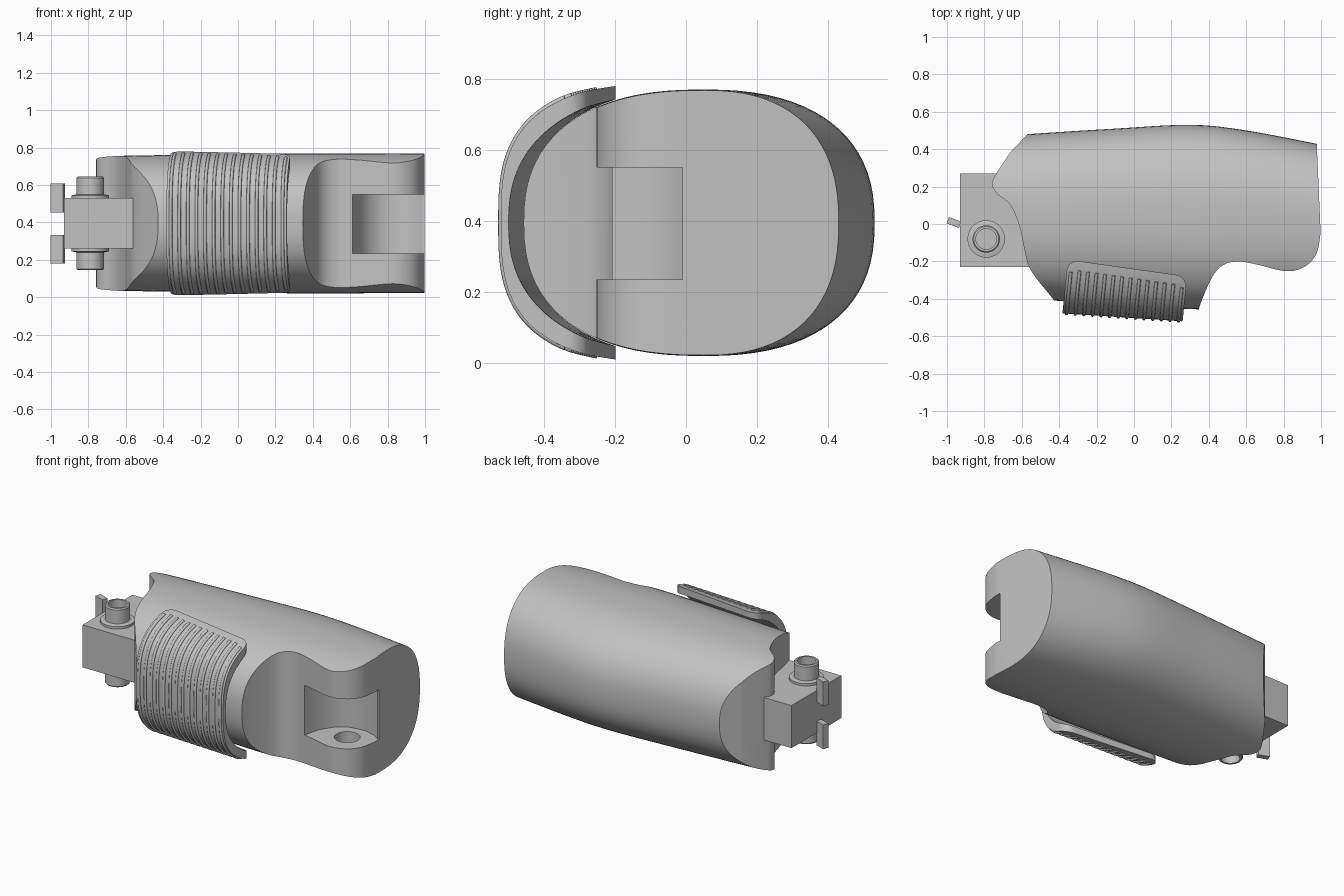
import bpy, bmesh, math
from mathutils import Vector

scene_cube = bpy.data.objects.get("Cube")
if scene_cube:
    bpy.data.objects.remove(scene_cube, do_unlink=True)

grey = bpy.data.materials.new("plain grey")
grey.use_nodes = True
colour = (0.54, 0.54, 0.54, 1)
grey.diffuse_color = colour
grey.node_tree.nodes["Principled BSDF"].inputs["Base Color"].default_value = colour

MID_Y, MID_Z = 0.05, 0.395


def spline(points, steps):
    """Smooth chain of points through the given ones."""
    pts = [Vector(p) for p in points]
    pts = [2 * pts[0] - pts[1]] + pts + [2 * pts[-1] - pts[-2]]
    out = []
    for a, b, c, d in zip(pts, pts[1:], pts[2:], pts[3:]):
        for k in range(steps):
            t = k / steps
            out.append(0.5 * (2 * b + (c - a) * t + (2 * a - 5 * b + 4 * c - d) * t ** 2
                              + (3 * b - a - 3 * c + d) * t ** 3))
    return out + [pts[-2]]


def loft(name, rings):
    """Capped solid skinned over closed rings."""
    bm = bmesh.new()
    rows = [[bm.verts.new(p) for p in ring] for ring in rings]
    n = len(rows[0])
    for a, b in zip(rows, rows[1:]):
        for j in range(n):
            k = (j + 1) % n
            bm.faces.new((a[j], a[k], b[k], b[j]))
    bm.faces.new(rows[0])
    bm.faces.new(rows[-1])
    bmesh.ops.remove_doubles(bm, verts=bm.verts, dist=0.00001)
    bmesh.ops.recalc_face_normals(bm, faces=bm.faces)
    mesh = bpy.data.meshes.new(name)
    bm.to_mesh(mesh)
    bm.free()
    obj = bpy.data.objects.new(name, mesh)
    bpy.context.collection.objects.link(obj)
    mesh.materials.append(grey)
    return obj


def activate(obj):
    bpy.ops.object.select_all(action="DESELECT")
    obj.select_set(True)
    bpy.context.view_layer.objects.active = obj


def smooth(obj):
    activate(obj)
    bpy.ops.object.shade_smooth_by_angle(angle=math.radians(30))


def prism(name, outline, z0, z1):
    return loft(name, [[(p[0], p[1], z) for p in outline] for z in (z0, z1)])


def circle(x, y, r, n=40):
    return [(x + r * math.cos(math.tau * k / n), y + r * math.sin(math.tau * k / n))
            for k in range(n)]


def lathe(name, x, y, profile):
    return loft(name, [[(*p, z) for p in circle(x, y, r)] for r, z in profile])


def boolean(obj, cutter, operation):
    activate(obj)
    mod = obj.modifiers.new("cut", "BOOLEAN")
    mod.object, mod.operation, mod.solver = cutter, operation, "EXACT"
    bpy.ops.object.modifier_apply(modifier=mod.name)
    bpy.data.objects.remove(cutter, do_unlink=True)


def box(name, location, size, turn=0):
    bpy.ops.mesh.primitive_cube_add(size=1, location=location, rotation=(0, 0, turn))
    obj = bpy.context.object
    obj.name, obj.scale = name, size
    obj.data.materials.append(grey)
    return obj


def section_point(x, back, front, h, angle, power=2.4):
    """Point on a rounded cross-section."""
    c, s = math.cos(angle), math.sin(angle)
    y = (back - MID_Y if c > 0 else front + MID_Y) * math.copysign(abs(c) ** (2 / power), c)
    z = h * math.copysign(abs(s) ** (2 / power), s)
    return Vector((x, MID_Y + y, MID_Z + z))


# Body: lofted rounded sections (x, back, front, half height)
stations = spline([(-0.85, 0.455, 0.38, 0.358), (-0.57, 0.48, 0.40, 0.362),
                   (-0.1, 0.51, 0.43, 0.37), (0.3, 0.53, 0.455, 0.374),
                   (0.6, 0.5, 0.455, 0.374), (1.05, 0.415, 0.455, 0.372)], 5)
body = loft("finger_body", [[section_point(*s, math.tau * k / 80) for k in range(80)]
                            for s in stations])

# Trim the body to its outline from above
joint_side = spline([(-0.73, 0.28), (-0.758, 0.22), (-0.735, 0.165), (-0.66, 0.1),
                     (-0.61, -0.02), (-0.585, -0.14), (-0.55, -0.25),
                     (-0.43, -0.405), (-0.28, -0.6)], 5)
knuckle_side = spline([(0.32, -0.6), (0.345, -0.46), (0.40, -0.32), (0.455, -0.235),
                       (0.54, -0.2), (0.65, -0.215), (0.81, -0.252), (0.91, -0.23),
                       (0.975, -0.16), (0.998, -0.05)], 5)
outline = joint_side + knuckle_side + [(0.977, 0.43), (0.968, 0.6), (-0.49, 0.58),
                                       (-0.57, 0.48), (-0.66, 0.385)]
boolean(body, prism("outline_cutter", outline, -0.2, 1), "INTERSECT")

# Knuckle slot with a hollowed back wall, and its blind pin holes
slot = [(0.61, -0.4), (0.61, -0.22), (0.64, -0.1), (0.70, -0.01), (0.77, 0.03),
        (0.87, 0.04), (0.95, 0.015), (0.985, -0.01), (1.2, -0.01), (1.2, -0.4)]
boolean(body, prism("slot_cutter", slot, 0.235, 0.55), "DIFFERENCE")
boolean(body, prism("hole_cutter", circle(0.83, -0.09, 0.075), 0.14, 0.65), "DIFFERENCE")
smooth(body)


# Grip pad: a crescent shell wrapped round the front
def grip_arc(s, margin, inset, h, power):
    """Points over the pad at fraction s of its width."""
    x = -0.385 + 0.647 * s
    edge, r = min(s, 1 - s) * 0.647, 0.06
    drop = r - math.sqrt(r * r - (r - edge) ** 2) if edge < r else 0
    front = 0.503 + 0.066 * x - inset
    end_y = -0.19 - 0.09 * s - drop - margin
    start = math.pi - math.acos(((MID_Y - end_y) / (front + MID_Y)) ** (power / 2))
    arc = []
    for k in range(49):
        p = section_point(x, 0.5, front, h, start + 2 * (math.pi - start) * k / 48, power)
        p.x += 0.1 * (p.y + 0.5)
        arc.append(p)
    return arc


OUTER = (0, 0.398, 3)
rings = []
for k in range(33):
    s = (1 - math.cos(math.pi * k / 32)) / 2
    rings.append(grip_arc(s, 0, *OUTER) + grip_arc(s, 0, 0.022, 0.376, 2.4)[::-1])
smooth(loft("grip_pad", rings))

# Raised ribs across the pad
ribs = bpy.data.curves.new("grip_ribs", "CURVE")
ribs.dimensions, ribs.bevel_depth, ribs.bevel_resolution = "3D", 0.009, 2
ribs.use_fill_caps = True
ribs.materials.append(grey)
for i in range(14):
    arc = grip_arc(0.035 + 0.93 * i / 13, 0.05, *OUTER)
    line = ribs.splines.new("POLY")
    line.points.add(len(arc) - 1)
    for point, p in zip(line.points, arc):
        point.co = (*p, 1)
bpy.context.collection.objects.link(bpy.data.objects.new("grip_ribs", ribs))

# Hinge block, pin with collars, and two clips
box("hinge_block", (-0.735, 0.02, 0.395), (0.39, 0.5, 0.27))
half_pin = [(0.1, 0.15), (0.073, 0.155), (0.073, 0.243), (0.067, 0.25),
            (0.055, 0.25), (0.055, 0.2), (0, 0.2)]
pin = lathe("hinge_pin", -0.79, -0.08,
            [(r, MID_Z - d) for r, d in reversed(half_pin)]
            + [(r, MID_Z + d) for r, d in half_pin])
smooth(pin)
for name, z in (("upper_clip", 0.53), ("lower_clip", 0.257)):
    box(name, (-0.963, 0.008, z), (0.07, 0.036, 0.154), -0.35)
